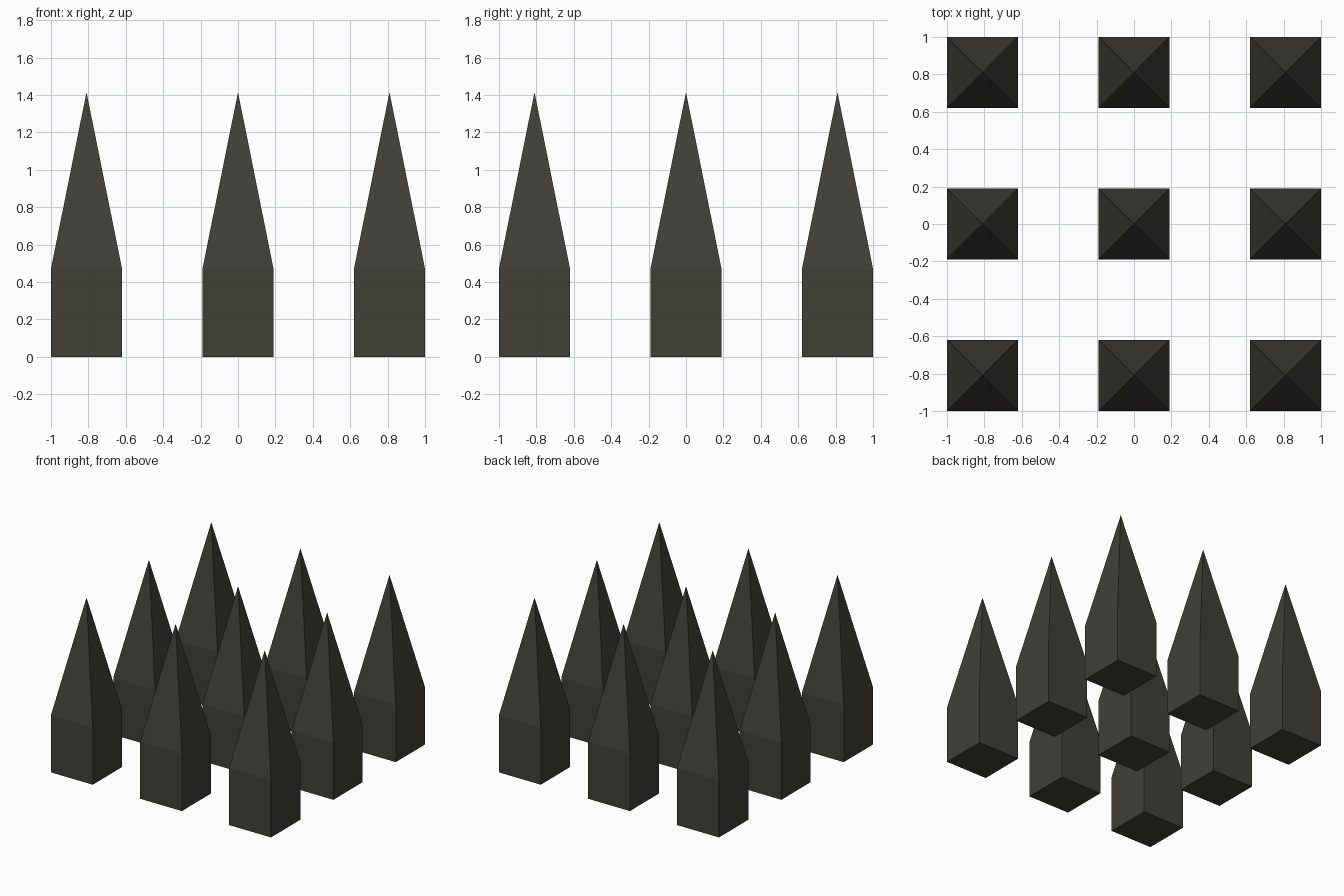
import bpy, bmesh

if "Cube" in bpy.data.objects:
    bpy.data.objects.remove(bpy.data.objects["Cube"])

HALF = 0.19      # half width of a spike
SHOULDER = 0.47  # top of the square shaft
TIP = 1.415      # apex height
SPACING = 0.81   # distance between spikes

mat = bpy.data.materials.new("dark stone")
mat.diffuse_color = (0.052, 0.050, 0.039, 1)
mat.use_nodes = True
mat.node_tree.nodes["Principled BSDF"].inputs["Base Color"].default_value = mat.diffuse_color

# One spike: square shaft whose top is drawn up to a point
bm = bmesh.new()
bmesh.ops.create_cube(bm, size=1)
for v in bm.verts:
    v.co = (v.co.x * 2 * HALF, v.co.y * 2 * HALF, SHOULDER if v.co.z > 0 else 0)
top = max(bm.faces, key=lambda f: f.calc_center_median().z)
tip = bmesh.ops.poke(bm, faces=[top])["verts"][0]
tip.co.z = TIP
bmesh.ops.recalc_face_normals(bm, faces=bm.faces)
mesh = bpy.data.meshes.new("spike")
bm.to_mesh(mesh)
bm.free()
mesh.materials.append(mat)

# Three by three field of spikes
for row in range(3):
    for col in range(3):
        spike = bpy.data.objects.new(f"spike_{row + 1}_{col + 1}", mesh)
        spike.location = ((col - 1) * SPACING, (row - 1) * SPACING, 0)
        bpy.context.collection.objects.link(spike)
